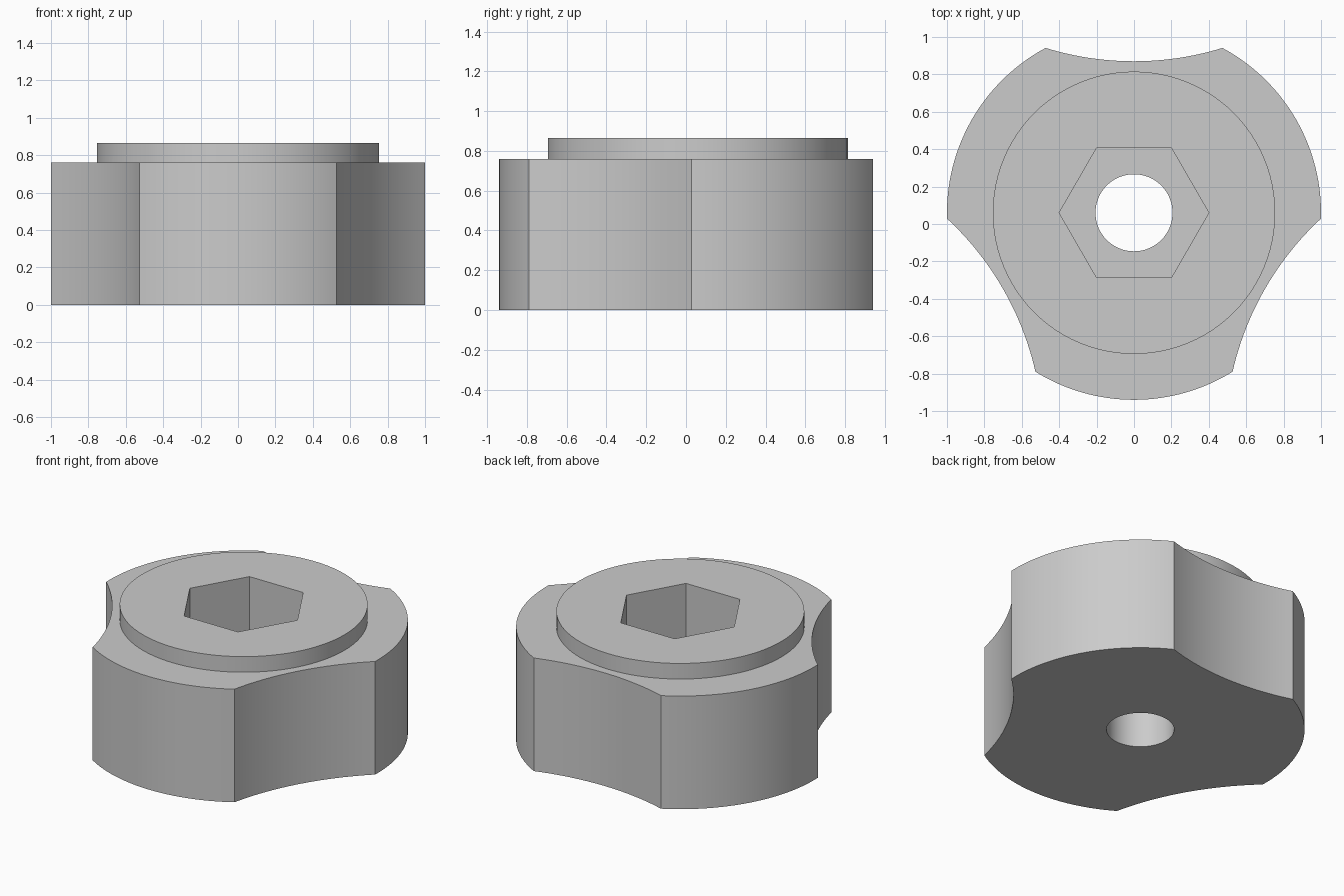
import bpy
import bmesh
from math import sin, cos, pi, radians, asin, sqrt
from mathutils import Vector, Matrix

cube = bpy.data.objects.get("Cube")
if cube:
    bpy.data.objects.remove(cube, do_unlink=True)

CENTRE_Y = 0.06
RADIUS = 1.0
BODY_TOP, COLLAR_TOP = 0.76, 0.865
POCKET_FLOOR = 0.365

grey = bpy.data.materials.new("plain grey")
grey.use_nodes = True
colour = (0.6, 0.6, 0.6, 1)
grey.diffuse_color = colour
grey.node_tree.nodes["Principled BSDF"].inputs["Base Color"].default_value = colour


def arc(centre, radius, start, end, steps):
    """Points along an arc, leaving out the last one."""
    return [centre + radius * Vector((cos(a), sin(a)))
            for a in (start + (end - start) * i / steps for i in range(steps))]


def prism(name, outline, bottom, top):
    """Extrude a flat outline upwards into a closed solid."""
    bm = bmesh.new()
    base = bm.faces.new([bm.verts.new((p.x, p.y + CENTRE_Y, bottom)) for p in outline])
    moved = bmesh.ops.extrude_face_region(bm, geom=[base])["geom"]
    bmesh.ops.translate(bm, vec=(0, 0, top - bottom),
                        verts=[v for v in moved if isinstance(v, bmesh.types.BMVert)])
    bmesh.ops.recalc_face_normals(bm, faces=bm.faces)
    mesh = bpy.data.meshes.new(name)
    bm.to_mesh(mesh)
    bm.free()
    mesh.materials.append(grey)
    obj = bpy.data.objects.new(name, mesh)
    bpy.context.collection.objects.link(obj)
    return obj


def combine(target, tool, operation):
    """Apply a boolean and discard the tool."""
    mod = target.modifiers.new(operation, "BOOLEAN")
    mod.operation, mod.object, mod.solver = operation, tool, "EXACT"
    bpy.context.view_layer.objects.active = target
    bpy.ops.object.modifier_apply(modifier=mod.name)
    bpy.data.objects.remove(tool, do_unlink=True)


# Three-lobed outline: a convex grip arc and a concave scallop, repeated
half = radians(28.2)
chord, edge = RADIUS * sin(half), RADIUS * cos(half)
sag = edge - 0.81
scoop = (chord ** 2 + sag ** 2) / (2 * sag)
scoop_half = asin(chord / scoop)
scoop_centre = Vector((0, 0.81 + scoop))
origin = Vector((0, 0))
lobe = arc(origin, RADIUS, pi / 2 - 2 * pi / 3 + half, pi / 2 - half, 32)
lobe += arc(scoop_centre, scoop, -pi / 2 + scoop_half, -pi / 2 - scoop_half, 24)
outline = []
for k in range(3):
    turn = Matrix.Rotation(k * 2 * pi / 3, 2)
    outline += [turn @ p for p in lobe]
knob = prism("knob", outline, 0, BODY_TOP)

# Raised round collar
collar = prism("collar", arc(origin, 0.755, 0, 2 * pi, 96), BODY_TOP - 0.1, COLLAR_TOP)
combine(knob, collar, "UNION")

# Hexagonal pocket and through bore
pocket = prism("hex_pocket", arc(origin, 0.4, 0, 2 * pi, 6), POCKET_FLOOR, 1)
combine(knob, pocket, "DIFFERENCE")
bore = prism("bore", arc(origin, 0.206, 0, 2 * pi, 64), -0.2, POCKET_FLOOR + 0.1)
combine(knob, bore, "DIFFERENCE")

# Smooth curved walls, crisp edges
bpy.ops.object.select_all(action="DESELECT")
knob.select_set(True)
bpy.context.view_layer.objects.active = knob
bpy.ops.object.shade_smooth_by_angle(angle=radians(25))
